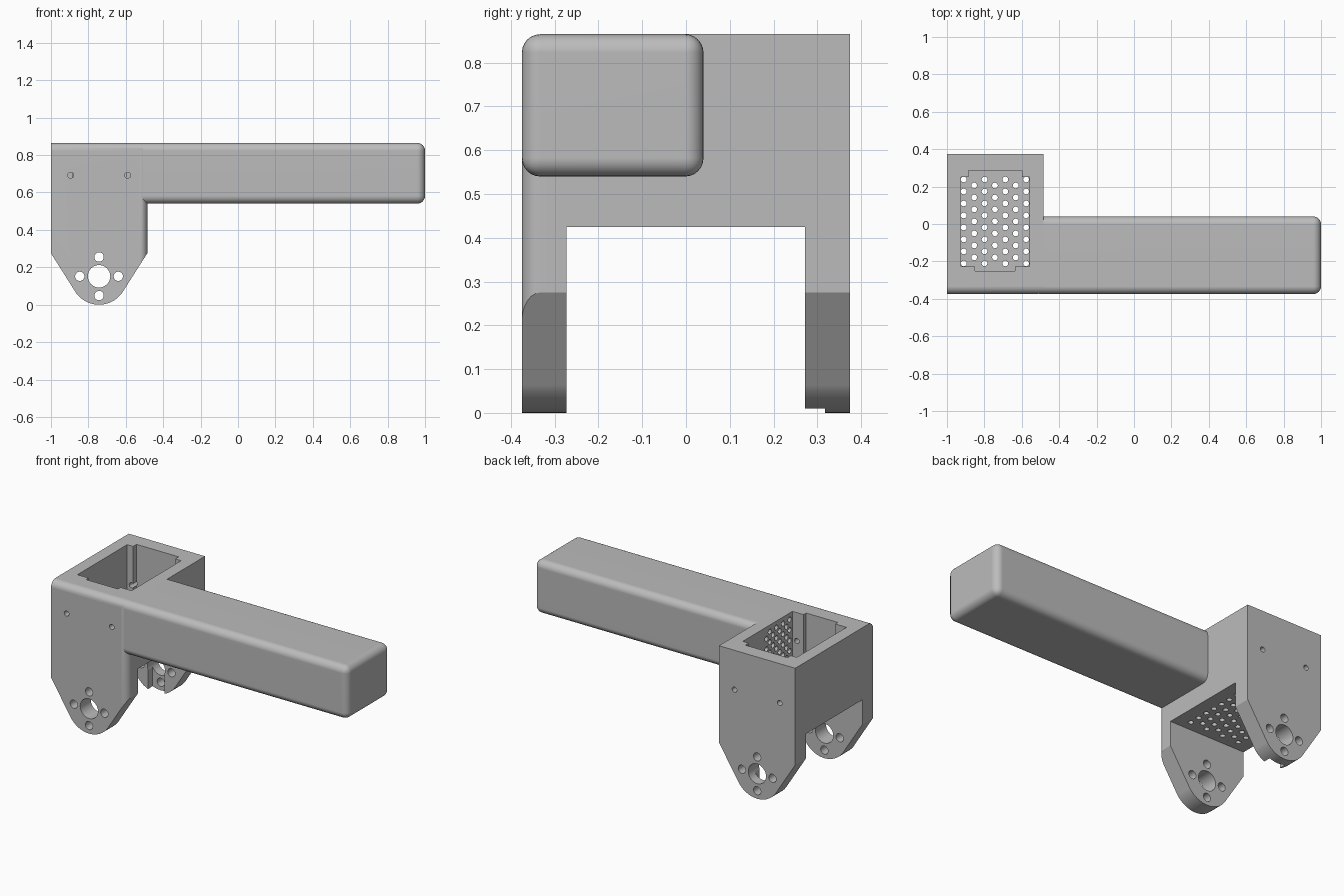
import bpy, bmesh, math
from mathutils import Matrix, Vector

if "Cube" in bpy.data.objects:
    bpy.data.objects.remove(bpy.data.objects["Cube"], do_unlink=True)

grey = bpy.data.materials.new("plain grey")
grey.use_nodes = True
grey.diffuse_color = (0.5, 0.5, 0.5, 1)
grey.node_tree.nodes["Principled BSDF"].inputs["Base Color"].default_value = grey.diffuse_color

LEFT, RIGHT, FRONT, BACK, TOP = -1, -0.485, -0.375, 0.375, 0.865
AXLE_X, AXLE_Z = -0.743, 0.152
ROUND = 0.042


def finish(name, bm):
    bmesh.ops.recalc_face_normals(bm, faces=bm.faces)
    mesh = bpy.data.meshes.new(name)
    bm.to_mesh(mesh)
    bm.free()
    obj = bpy.data.objects.new(name, mesh)
    bpy.context.collection.objects.link(obj)
    mesh.materials.append(grey)
    return obj


def add_box(bm, x, y, z):
    """Box from three (low, high) spans; returns its vertices."""
    size = [s[1] - s[0] for s in (x, y, z)]
    mid = [(s[0] + s[1]) / 2 for s in (x, y, z)]
    m = Matrix.Translation(mid) @ Matrix.Diagonal((*size, 1))
    return bmesh.ops.create_cube(bm, size=1, matrix=m)["verts"]


def add_rod(bm, centre, axis, radius, length, sides=16):
    turn = Vector((0, 0, 1)).rotation_difference(Vector(axis)).to_matrix().to_4x4()
    bmesh.ops.create_cone(bm, cap_ends=True, segments=sides, radius1=radius, radius2=radius,
                          depth=length, matrix=Matrix.Translation(centre) @ turn)


def round_edges(bm, rule):
    edges = [e for e in bm.edges if rule(*(v.co for v in e.verts))]
    bmesh.ops.bevel(bm, geom=edges, offset=ROUND, segments=6, profile=0.5, affect='EDGES')


def boolean(obj, cutter, operation='DIFFERENCE'):
    mod = obj.modifiers.new("cut", 'BOOLEAN')
    mod.operation, mod.solver, mod.object = operation, 'EXACT', cutter
    bpy.context.view_layer.objects.active = obj
    bpy.ops.object.modifier_apply(modifier=mod.name)
    bpy.data.objects.remove(cutter, do_unlink=True)


def cut_box(obj, *spans):
    bm = bmesh.new()
    add_box(bm, *spans)
    boolean(obj, finish("cutter", bm))


def smooth(obj):
    bpy.ops.object.select_all(action='DESELECT')
    obj.select_set(True)
    bpy.context.view_layer.objects.active = obj
    bpy.ops.object.shade_smooth_by_angle(angle=math.radians(28))
    mod = obj.modifiers.new("even shading", 'WEIGHTED_NORMAL')
    mod.keep_sharp = True


# Bracket: side profile with a tapered, rounded foot, extruded front to back
bm = bmesh.new()
profile = [(RIGHT, 0.275), (RIGHT, TOP), (LEFT, TOP), (LEFT, 0.275)]
for i in range(17):
    a = math.radians(216 + i * 108 / 16)
    profile.append((AXLE_X + 0.152 * math.cos(a), AXLE_Z + 0.152 * math.sin(a)))
face = bm.faces.new([bm.verts.new((x, FRONT, z)) for x, z in profile])
new = bmesh.ops.extrude_face_region(bm, geom=[face])["geom"]
bmesh.ops.translate(bm, vec=(0, BACK - FRONT, 0),
                    verts=[v for v in new if isinstance(v, bmesh.types.BMVert)])
bracket = finish("bracket", bm)

# Rounded top front edge and front corner beside the arm
bm = bmesh.new()
add_box(bm, (-2, RIGHT), (FRONT, 1), (-1, TOP))
round_edges(bm, lambda a, b: max(a.y, b.y) < 0 and
            (min(a.z, b.z) > 0 or min(a.x, b.x) > -1))
boolean(bracket, finish("rounding", bm), 'INTERSECT')

# Channel between the two legs, and the groove inside the back leg
cut_box(bracket, (-2, 0), (-0.273, 0.272), (-1, 0.425))
cut_box(bracket, (AXLE_X - 0.055, AXLE_X + 0.055), (0.2, 0.317), (-1, AXLE_Z))

# Pocket with a shallow recess in its front and back walls
POCKET_X = (-0.925, -0.56)
cut_box(bracket, POCKET_X, (-0.227, 0.252), (0.45, 2))
cut_box(bracket, (-0.885, -0.6), (0.2, 0.285), (0.45, 2))
cut_box(bracket, (-0.85, -0.635), (-0.252, -0.2), (0.45, 2))

# Axle holes, each ringed by four bolt holes, through both legs
bm = bmesh.new()
add_rod(bm, (AXLE_X, 0, AXLE_Z), (0, 1, 0), 0.06, 2, 32)
for dx, dz in ((1, 0), (-1, 0), (0, 1), (0, -1)):
    add_rod(bm, (AXLE_X + 0.103 * dx, 0, AXLE_Z + 0.103 * dz), (0, 1, 0), 0.025, 2, 20)

# Screw holes in the front and back walls
for x in (-0.895, -0.59):
    add_rod(bm, (x, -0.3, 0.692), (0, 1, 0), 0.016, 0.2)
    add_rod(bm, (x, 0.3, 0.625), (0, 1, 0), 0.016, 0.2)
boolean(bracket, finish("holes", bm))

# Staggered vents through the pocket floor
bm = bmesh.new()
for col in range(7):
    odd = col % 2
    for row in range(8 - odd):
        y = 0.238 - (row + odd / 2) * 0.0641
        add_rod(bm, (-0.91 + col * 0.0555, y, 0.43), (0, 0, 1), 0.0155, 0.1, 12)
boolean(bracket, finish("floor_vents", bm))

# Staggered vents in the pocket wall facing the arm
bm = bmesh.new()
for col in range(8):
    odd = col % 2
    for row in range(5 - odd):
        z = 0.825 - (row + odd / 2) * 0.0641
        add_rod(bm, (-0.55, -0.2 + col * 0.032, z), (1, 0, 0), 0.0155, 0.07, 12)
boolean(bracket, finish("wall_vents", bm))
smooth(bracket)

# Arm: long box with every edge rounded except where it joins the bracket
bm = bmesh.new()
add_box(bm, (-0.51, 1), (FRONT, 0.04), (0.54, TOP))
round_edges(bm, lambda a, b: max(a.x, b.x) > 0)
smooth(finish("arm", bm))
